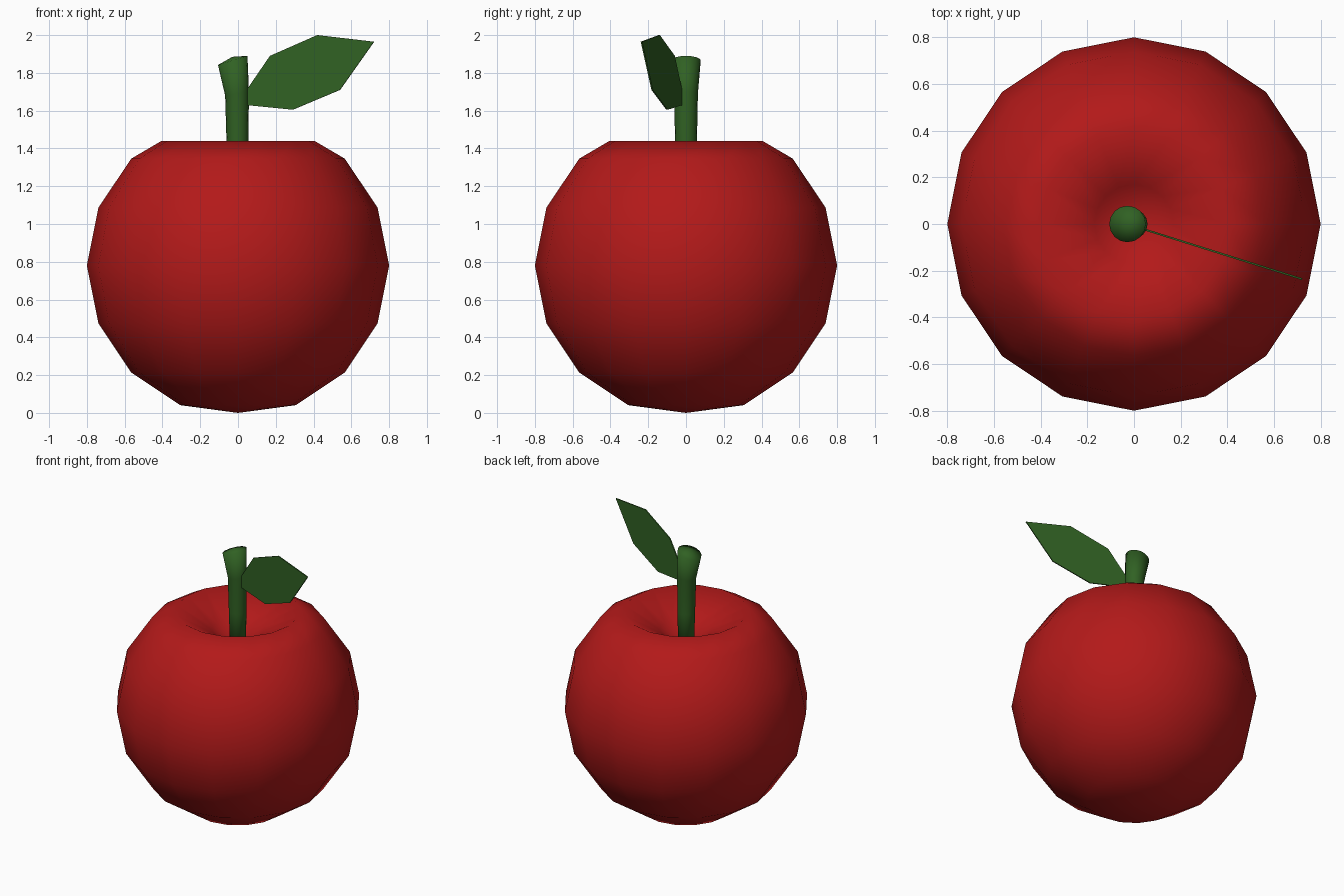
import bpy, bmesh
from math import cos, sin, pi

if "Cube" in bpy.data.objects:
    bpy.data.objects.remove(bpy.data.objects["Cube"])


def material(name, rgb):
    m = bpy.data.materials.new(name)
    m.diffuse_color = (*rgb, 1)
    m.use_nodes = True
    m.node_tree.nodes["Principled BSDF"].inputs["Base Color"].default_value = m.diffuse_color
    return m


def make(name, bm, mat, smooth=True):
    bmesh.ops.recalc_face_normals(bm, faces=bm.faces[:])
    for f in bm.faces:
        f.smooth = smooth
    me = bpy.data.meshes.new(name)
    bm.to_mesh(me)
    bm.free()
    me.materials.append(mat)
    ob = bpy.data.objects.new(name, me)
    bpy.context.collection.objects.link(ob)
    return ob


def loft(name, rings, start, end, sides, mat):
    """Skin rings of (centre x, radius, z, tilt), closed by a pole at each end."""
    bm = bmesh.new()
    loops = []
    for cx, r, z, tilt in rings:
        loops.append([bm.verts.new((cx + r * cos(a), r * sin(a), z + tilt * cos(a)))
                      for a in (2 * pi * i / sides for i in range(sides))])
    lo, hi = bm.verts.new(start), bm.verts.new(end)
    for i in range(sides):
        j = (i + 1) % sides
        for a, b in zip(loops, loops[1:]):
            bm.faces.new((a[i], a[j], b[j], b[i]))
        bm.faces.new((lo, loops[0][j], loops[0][i]))
        bm.faces.new((hi, loops[-1][i], loops[-1][j]))
    return make(name, bm, mat)


red = material("apple_red", (0.45, 0.01, 0.01))
green = material("leaf_green", (0.03, 0.12, 0.017))

# Fruit: 16-sided ball whose top folds into a hollow
R, CZ = 0.8, 0.78
body = [(0, R * cos(a), CZ + R * sin(a), 0) for a in (pi / 8 * k for k in range(-3, 3))]
body += [(0, 0.405, 1.44, 0), (0, 0.17, 1.31, 0)]
loft("fruit", body, (0, 0, 0), (0, 0, 1.2), 16, red)

# Stem: slim stalk that flares and leans at the tip
stem = [(0, 0.053, 1.18, 0), (-0.003, 0.058, 1.44, 0), (-0.005, 0.063, 1.69, 0.01),
        (-0.028, 0.078, 1.866, 0.024)]
loft("stem", stem, (0, 0, 1.17), (-0.03, 0, 1.885), 16, green)

# Leaf: thin flat blade swung towards the front
outline = [(0.04, 1.63), (0.29, 1.605), (0.54, 1.71), (0.72, 1.965),
           (0.42, 2.0), (0.17, 1.89), (0.04, 1.70)]
bm = bmesh.new()
bm.faces.new([bm.verts.new((x, -0.025 - 0.315 * (x - 0.05), z)) for x, z in outline])
leaf = make("leaf", bm, green, smooth=False)
mod = leaf.modifiers.new("thickness", "SOLIDIFY")
mod.thickness = 0.008
mod.offset = 0
